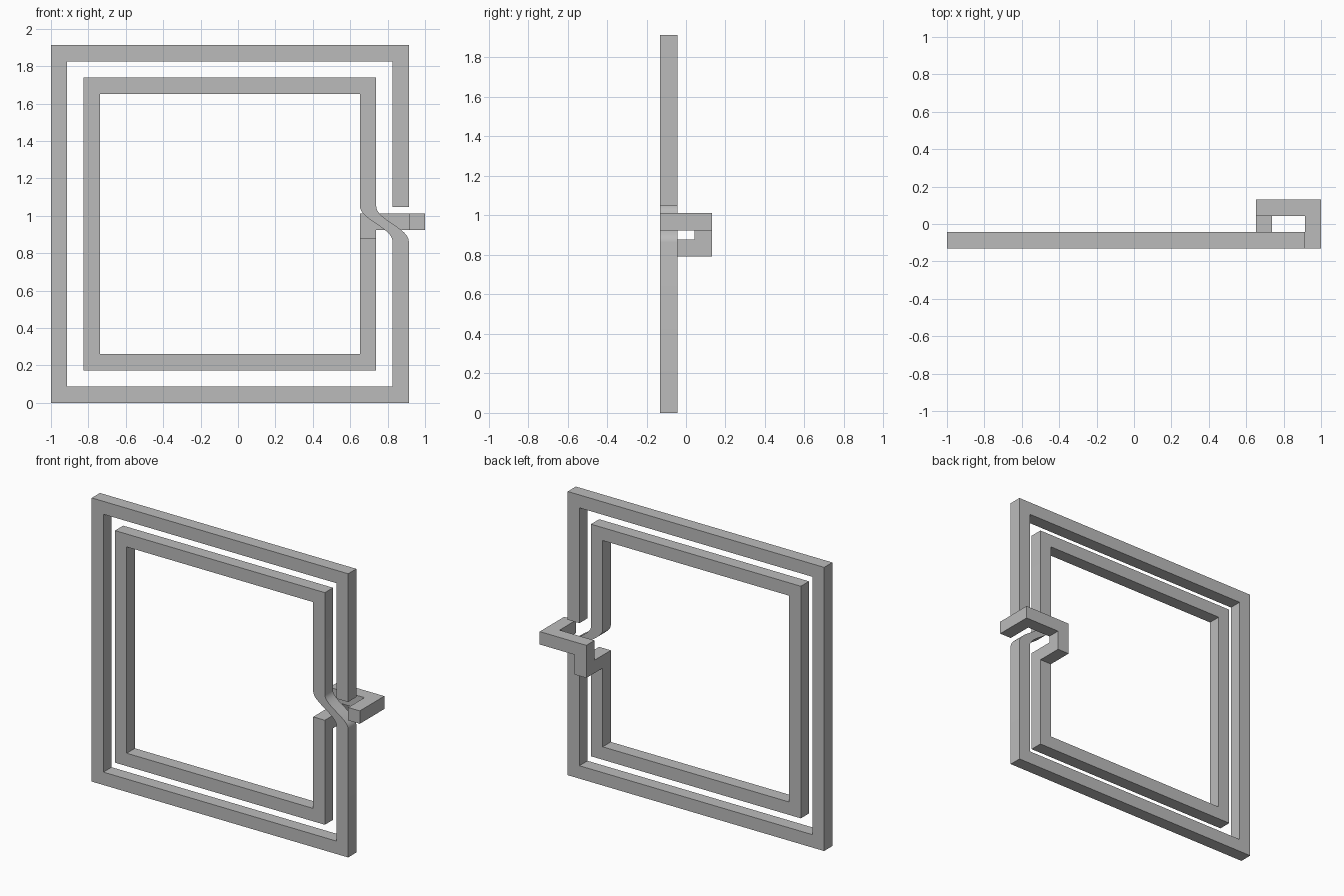
import bpy, bmesh, math
from mathutils import Vector

cube = bpy.data.objects.get("Cube")
if cube:
    bpy.data.objects.remove(cube, do_unlink=True)

W = 2 / 23                 # width of the square bar; the layout is a grid of bars
H = W / 2
FRONT, BACK = -W, W        # depth of the coil and of the bridge

grey = bpy.data.materials.new("plain grey")
grey.use_nodes = True
colour = (0.5, 0.5, 0.5, 1)
grey.diffuse_color = colour
grey.node_tree.nodes["Principled BSDF"].inputs["Base Color"].default_value = colour


def sweep_square(name, path):
    """Sweep a square bar along a path with mitred corners."""
    bm = bmesh.new()
    start = (path[1] - path[0]).normalized()
    side = Vector((1, 0, 0))
    up = start.cross(side)
    ring = [path[0] + side * a * H + up * b * H
            for a, b in ((-1, -1), (1, -1), (1, 1), (-1, 1))]
    verts = [bm.verts.new(p) for p in ring]
    bm.faces.new(verts)
    for i in range(1, len(path)):
        d = (path[i] - path[i - 1]).normalized()
        n = d
        if i < len(path) - 1:
            e = (path[i + 1] - path[i]).normalized()
            # rising bends keep level sections, other corners are mitred
            n = Vector((0, 0, 1)) if d.z > 0.01 and e.z > 0.01 else d + e
        ring = [p + d * ((path[i] - p).dot(n) / d.dot(n)) for p in ring]
        new = [bm.verts.new(p) for p in ring]
        for k in range(4):
            j = (k + 1) % 4
            bm.faces.new((verts[k], verts[j], new[j], new[k]))
        verts = new
    bm.faces.new(verts)
    bmesh.ops.recalc_face_normals(bm, faces=bm.faces)
    mesh = bpy.data.meshes.new(name)
    bm.to_mesh(mesh)
    bm.free()
    mesh.materials.append(grey)
    obj = bpy.data.objects.new(name, mesh)
    bpy.context.collection.objects.link(obj)
    return obj


def loop_corners(inset):
    """Four corners of a square turn: top right, top left, bottom left, bottom right."""
    left, right = -1 + H + inset, -1 + 21.5 * W - inset
    low, high = H + inset, 21.5 * W - inset
    return [Vector((x, FRONT, z)) for x, z in
            ((right, high), (left, high), (left, low), (right, low))]


outer = loop_corners(0)
inner = loop_corners(2 * W)
x_out, x_in = outer[0].x, inner[0].x

# Outer turn, starting at its free end
path = [Vector((x_out, FRONT, 1.048))] + outer

# S bend from the outer turn to the inner turn
steps, z_low, z_high = 16, 0.865, 1.05
for i in range(steps + 1):
    t = i / steps
    blend = (1 - math.cos(math.pi * t)) / 2
    path.append(Vector((x_out + (x_in - x_out) * blend, FRONT,
                        z_low + (z_high - z_low) * t)))

# Inner turn
path += inner

# Bridge that steps back, up, across behind the bend and forward again
z_leg, z_bridge = 0.835, 0.968
path += [Vector(p) for p in (
    (x_in, FRONT, z_leg), (x_in, BACK, z_leg), (x_in, BACK, z_bridge),
    (1 - H, BACK, z_bridge), (1 - H, FRONT - H, z_bridge))]

coil = sweep_square("square_coil_wire", path)
bpy.ops.object.select_all(action='DESELECT')
coil.select_set(True)
bpy.context.view_layer.objects.active = coil
bpy.ops.object.shade_smooth_by_angle(angle=math.radians(30))
